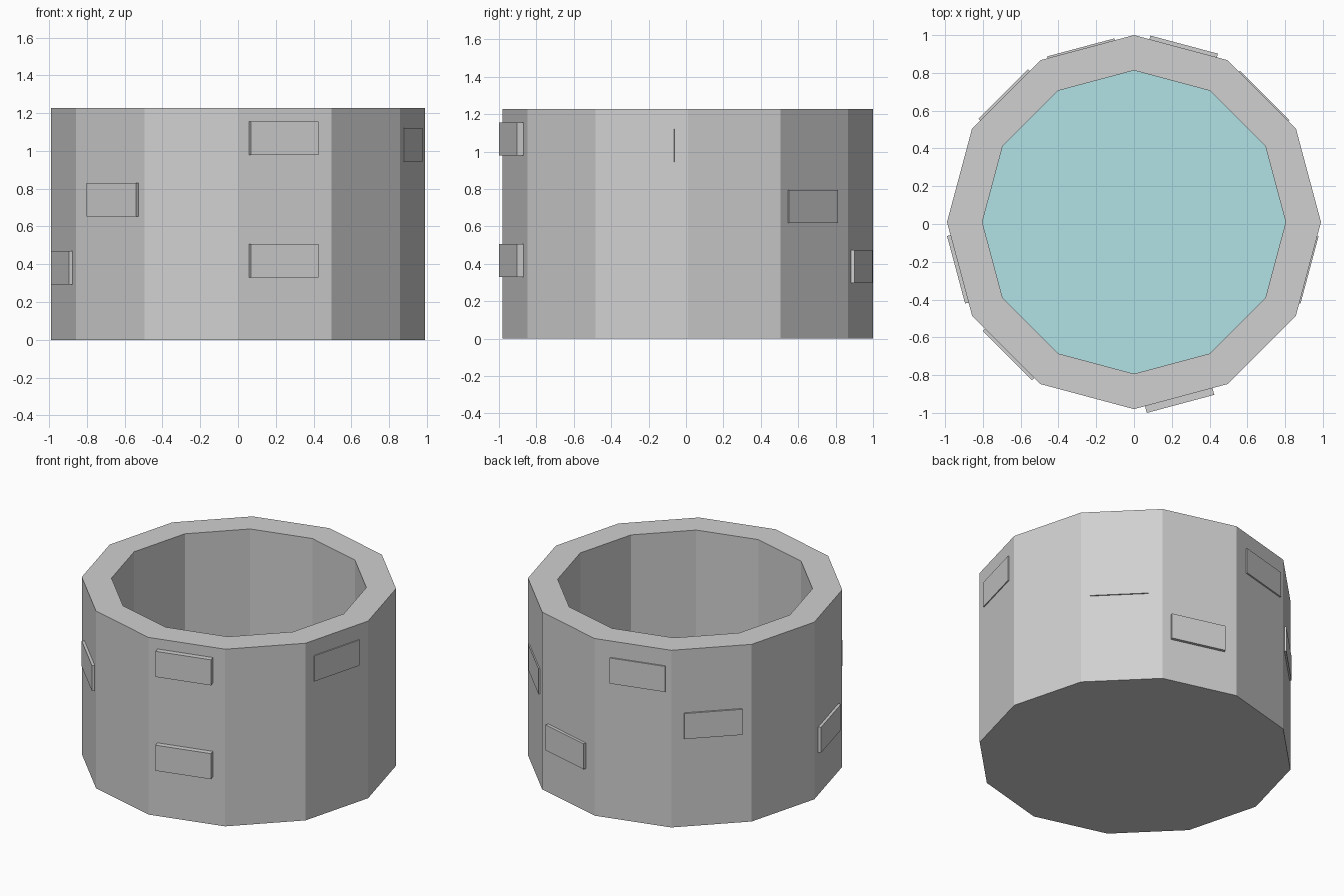
import bpy, bmesh, math
from mathutils import Matrix, Vector

cube = bpy.data.objects.get("Cube")
if cube:
    bpy.data.objects.remove(cube, do_unlink=True)

SIDES = 12
OUTER, INNER = 0.99, 0.803
HEIGHT, WATER_Z = 1.227, 0.38
CENTRE_Y = 0.01
APOTHEM = OUTER * math.cos(math.pi / SIDES)


def material(name, rgb):
    mat = bpy.data.materials.new(name)
    mat.use_nodes = True
    mat.diffuse_color = (*rgb, 1)
    mat.node_tree.nodes["Principled BSDF"].inputs["Base Color"].default_value = (*rgb, 1)
    return mat


def add_object(name, bm, mat):
    bmesh.ops.recalc_face_normals(bm, faces=bm.faces[:])
    mesh = bpy.data.meshes.new(name)
    bm.to_mesh(mesh)
    bm.free()
    mesh.materials.append(mat)
    obj = bpy.data.objects.new(name, mesh)
    bpy.context.collection.objects.link(obj)
    return obj


def ring(bm, radius, z):
    angles = [2 * math.pi * i / SIDES for i in range(SIDES)]
    return [bm.verts.new((radius * math.cos(a), CENTRE_Y + radius * math.sin(a), z))
            for a in angles]


stone = material("grey stone", (0.63, 0.63, 0.63))
water = material("pale blue water", (0.44, 0.75, 0.78))

# Well wall: outer side, rim, inner side, closed underside, water as the shaft floor
bm = bmesh.new()
loops = [ring(bm, OUTER, 0), ring(bm, OUTER, HEIGHT),
         ring(bm, INNER, HEIGHT), ring(bm, INNER, WATER_Z)]
for low, high in zip(loops, loops[1:]):
    for i in range(SIDES):
        j = (i + 1) % SIDES
        bm.faces.new((low[i], low[j], high[j], high[i]))
bm.faces.new(loops[0])
bm.faces.new(loops[-1]).material_index = 1
well = add_object("well_wall", bm, stone)
well.data.materials.append(water)

# Raised bricks: side angle, sideways shift, centre height, protrusion
BRICK_LENGTH, BRICK_HEIGHT, EMBED = 0.37, 0.177, 0.02
bricks = [
    (-75, -0.011, 1.068, 0.037),
    (-75, -0.011, 0.418, 0.037),
    (-135, 0.026, 0.742, 0.018),
    (-165, 0.0, 0.381, 0.019),
    (-15, -0.004, 1.033, 0.007),
    (45, -0.015, 0.707, 0.008),
    (75, -0.013, 0.385, 0.02),
    (105, 0.033, 1.025, 0.01),
    (135, 0.01, 0.699, 0.012),
]
for n, (angle, shift, z, out) in enumerate(bricks, 1):
    bm = bmesh.new()
    depth = out + EMBED
    place = (Matrix.Translation((0, CENTRE_Y, 0))
             @ Matrix.Rotation(math.radians(angle), 4, "Z")
             @ Matrix.Translation((APOTHEM + out - depth / 2, shift, z))
             @ Matrix.Diagonal(Vector((depth, BRICK_LENGTH, BRICK_HEIGHT, 1))))
    bmesh.ops.create_cube(bm, size=1, matrix=place)
    add_object(f"brick_{n}", bm, stone)
